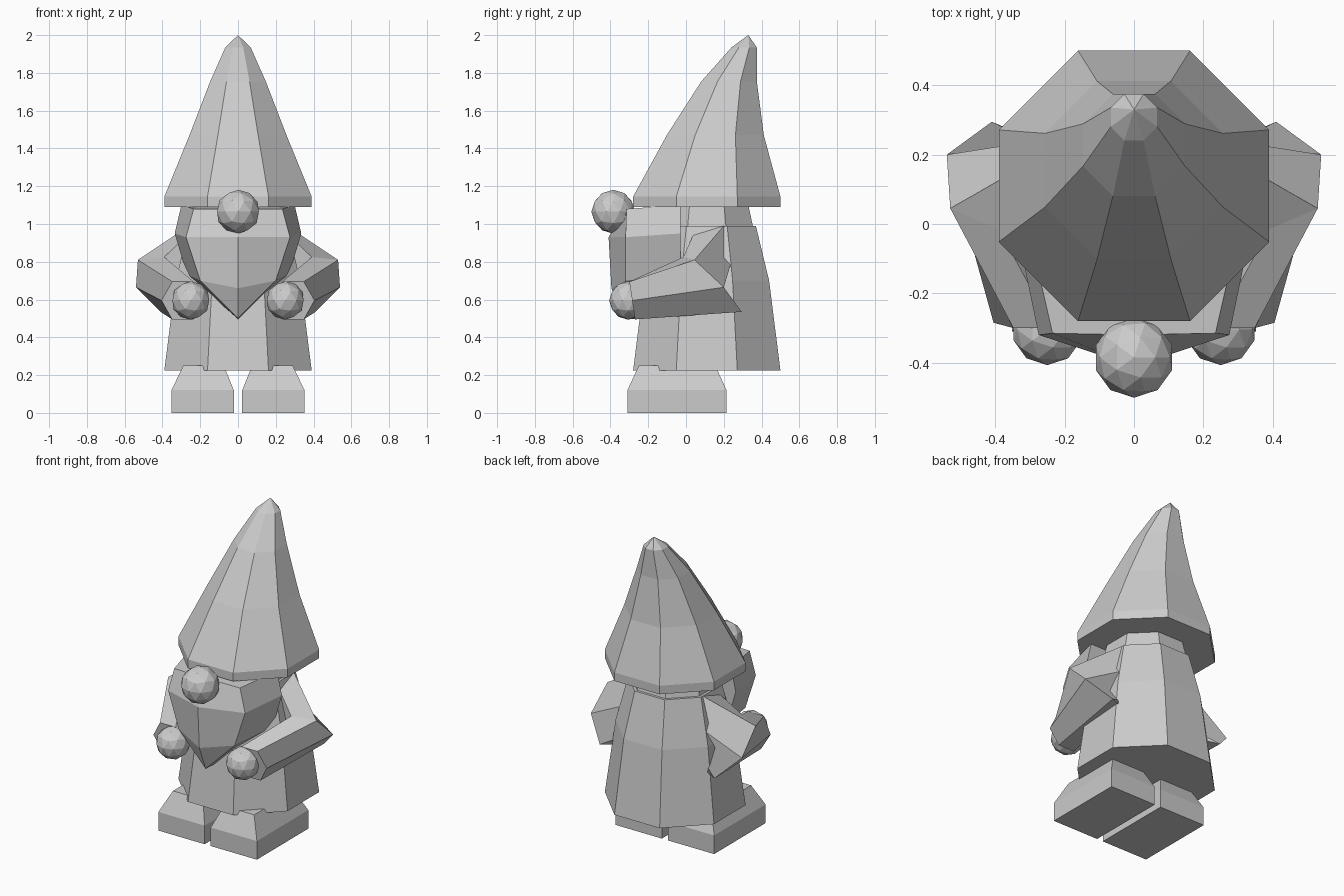
import bpy, bmesh, math
from mathutils import Vector

cube = bpy.data.objects.get("Cube")
if cube:
    bpy.data.objects.remove(cube, do_unlink=True)

GREY = (0.6, 0.6, 0.6, 1)
stone = bpy.data.materials.new("plain_grey")
stone.use_nodes = True
stone.diffuse_color = GREY
stone.node_tree.nodes["Principled BSDF"].inputs["Base Color"].default_value = GREY


def finish(name, bm):
    """Turn a bmesh into a flat-shaded, grey object."""
    bmesh.ops.recalc_face_normals(bm, faces=bm.faces[:])
    mesh = bpy.data.meshes.new(name)
    bm.to_mesh(mesh)
    bm.free()
    mesh.materials.append(stone)
    obj = bpy.data.objects.new(name, mesh)
    bpy.context.collection.objects.link(obj)
    return obj


def loft(name, rings):
    """Skin equal-length rings of points and cap both ends."""
    bm = bmesh.new()
    rows = [[bm.verts.new(p) for p in ring] for ring in rings]
    n = len(rows[0])
    for a, b in zip(rows, rows[1:]):
        for i in range(n):
            j = (i + 1) % n
            bm.faces.new((a[i], a[j], b[j], b[i]))
    bm.faces.new(rows[0])
    bm.faces.new(rows[-1])
    bmesh.ops.remove_doubles(bm, verts=bm.verts[:], dist=0.0005)
    return finish(name, bm)


def octagon(half_width, y, z):
    r = half_width / math.cos(math.pi / 8)
    angles = [math.pi / 8 + k * math.pi / 4 for k in range(8)]
    return [(r * math.cos(a), y + r * math.sin(a), z) for a in angles]


def rectangle(x0, x1, y0, y1, z):
    return [(x0, y0, z), (x1, y0, z), (x1, y1, z), (x0, y1, z)]


def ball(name, centre, radius):
    bm = bmesh.new()
    bmesh.ops.create_icosphere(bm, subdivisions=2, radius=radius)
    bmesh.ops.translate(bm, verts=bm.verts[:], vec=centre)
    return finish(name, bm)


def hexagon(a, b, c):
    """Skewed regular hexagon from three neighbouring corners."""
    a, b, c = Vector(a), Vector(b), Vector(c)
    mid = a + c - b
    return [a, b, c, 2 * mid - a, 2 * mid - b, 2 * mid - c]


def flip(ring, side):
    return [(p[0] * side, p[1], p[2]) for p in ring]


# Robe and neck
loft("robe", [octagon(0.39, 0.11, 0.225), octagon(0.33, 0.11, 0.70),
              octagon(0.26, 0.11, 0.99)])
loft("neck", [octagon(0.245, 0.11, 0.985), octagon(0.22, 0.11, 1.10)])

# Hat leaning backwards to its tip
loft("hat", [octagon(0.39, 0.11, 1.09), octagon(0.39, 0.11, 1.145),
             octagon(0.257, 0.155, 1.47), octagon(0.147, 0.228, 1.755),
             octagon(0.067, 0.308, 1.935), octagon(0.0, 0.33, 2.0)])


# Beard with a central ridge, narrowing to a point
def beard_row(back, front, ridge):
    (bx, by, bz), (fx, fy, fz) = back, front
    return [(-bx, by, bz), (-fx, fy, fz), (0, *ridge), (fx, fy, fz), (bx, by, bz)]


loft("beard", [
    beard_row((0.30, -0.03, 1.10), (0.235, -0.315, 1.08), (-0.32, 1.08)),
    beard_row((0.335, -0.03, 0.95), (0.275, -0.32, 0.93), (-0.41, 0.93)),
    beard_row((0.27, -0.03, 0.73), (0.20, -0.32, 0.70), (-0.395, 0.66)),
    beard_row((0, -0.05, 0.49), (0, -0.33, 0.50), (-0.33, 0.50)),
])
ball("nose", (0, -0.385, 1.065), 0.116)

# Arms, hands and feet on both sides
wrist = hexagon((0.235, -0.30, 0.695), (0.348, -0.30, 0.695), (0.405, -0.285, 0.595))
elbow = hexagon((0.39, -0.015, 0.825), (0.53, 0.045, 0.81), (0.54, 0.20, 0.665))
shoulder = hexagon((0.22, 0.06, 0.99), (0.26, 0.20, 0.99), (0.22, 0.25, 0.83))
for label, side in (("left", 1), ("right", -1)):
    loft(label + "_arm", [flip(r, side) for r in (wrist, elbow, shoulder)])
    ball(label + "_hand", (0.25 * side, -0.305, 0.595), 0.102)
    foot = [rectangle(0.022, 0.352, -0.31, 0.215, 0),
            rectangle(0.022, 0.352, -0.31, 0.215, 0.12),
            rectangle(0.075, 0.29, -0.25, 0.155, 0.25)]
    loft(label + "_foot", [flip(r, side) for r in foot])
